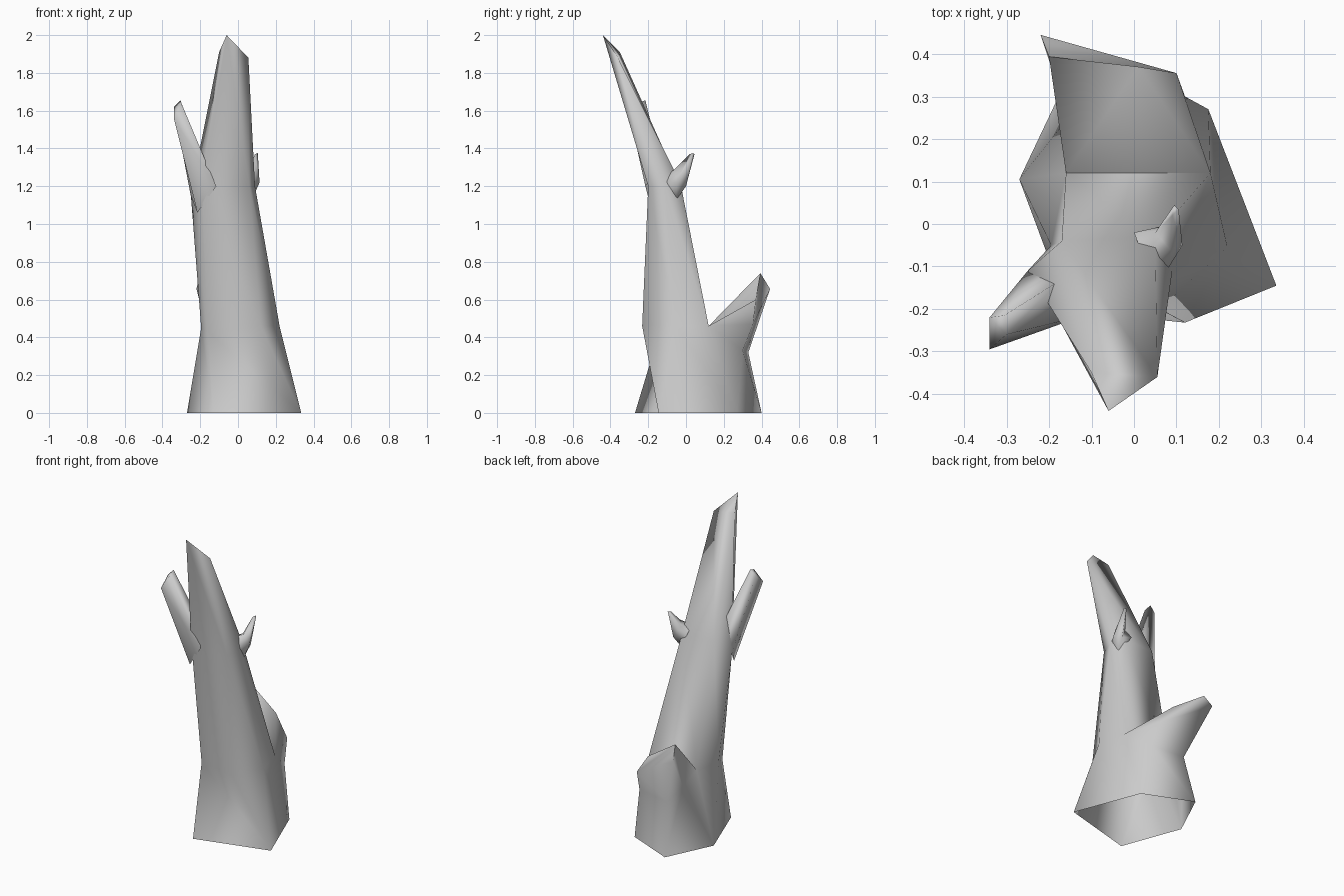
import bpy, bmesh, math

if "Cube" in bpy.data.objects:
    bpy.data.objects.remove(bpy.data.objects["Cube"])


class Part:
    """Collects points and lofted triangle strips, sharing coincident points."""
    def __init__(self):
        self.bm = bmesh.new()
        self.verts = {}

    def v(self, p):
        if p not in self.verts:
            self.verts[p] = self.bm.verts.new(p)
        return self.verts[p]

    def face(self, pts):
        pts = list(dict.fromkeys(pts))
        if len(pts) > 2:
            self.bm.faces.new([self.v(p) for p in pts])

    def loft(self, rings, cap=True):
        for a, b in zip(rings, rings[1:]):
            for i in range(len(a)):
                j = (i + 1) % len(a)
                self.face([a[i], a[j], b[i]])
                self.face([a[j], b[j], b[i]])
        if cap:
            self.face(rings[-1])

    def finish(self, name):
        bmesh.ops.recalc_face_normals(self.bm, faces=self.bm.faces[:])
        me = bpy.data.meshes.new(name)
        self.bm.to_mesh(me)
        self.bm.free()
        ob = bpy.data.objects.new(name, me)
        bpy.context.collection.objects.link(ob)
        bpy.ops.object.select_all(action='DESELECT')
        ob.select_set(True)
        bpy.context.view_layer.objects.active = ob
        bpy.ops.object.shade_smooth_by_angle(angle=math.radians(100))


# Five-sided foot
p1, p2, p3, p4, p5 = [(x, y, 0.0) for x, y in (
    (.335, -.145), (.175, .27), (-.13, .40), (-.27, .105), (-.13, -.27))]

# Fork section where the trunk and the low broken limb part
fork = [(.12, -.232, .46), (.22, -.055, .46), (.18, .12, .46),
        (.12, .30, .33), (-.10, .33, .32), (-.155, .25, .40),
        (-.16, .12, .46), (-.195, -.05, .45), (-.16, -.14, .43)]
front, right, crotch_r, limb_r, limb_l, limb_side, crotch_l, left, front_l = fork

trunk = Part()
trunk.loft([[p1, p1, p2, p2, p3, p3, p4, p4, p5], fork], cap=False)

# Upper trunk leaning forward to a split tip
neck = [(.06, -.2, 1.2), (.09, -.11, 1.2), (.05, -.03, 1.22),
        (-.17, -.04, 1.22), (-.25, -.11, 1.16), (-.19, -.2, 1.2)]
tip = [(.055, -.36, 1.88), (.055, -.36, 1.88), (.055, -.36, 1.88),
       (-.1, -.35, 1.91), (-.1, -.35, 1.91), (-.06, -.44, 2.0)]
trunk.loft([[front, right, crotch_r, crotch_l, left, front_l], neck, tip])

# Low broken limb at the back
t, s = (.1, .355, .47), (.01, .37, .60)
e, q = (-.22, .445, .656), (-.2, .394, .74)
trunk.loft([[crotch_r, limb_r, limb_l, limb_side, crotch_l], [t, t, e, q, s]])
trunk.finish("trunk")

# Slender twig on the left
twig = Part()
twig.loft([
    [(-.25, -.11, 1.15), (-.215, -.18, 1.06), (-.115, -.215, 1.2), (-.17, -.13, 1.31)],
    [(-.34, -.22, 1.62), (-.34, -.295, 1.56), (-.3, -.26, 1.64), (-.305, -.215, 1.655)]])
twig.finish("left_twig")

# Short bent stub on the right
stub = Part()
stub.loft([
    [(.0, -.02, 1.24), (.03, -.1, 1.26), (.08, -.105, 1.22), (.075, -.05, 1.13)],
    [(.05, -.02, 1.27), (.085, -.06, 1.29), (.114, -.05, 1.22), (.09, -.0, 1.2)],
    [(.09, .02, 1.37), (.09, .02, 1.37), (.105, .035, 1.375), (.095, .045, 1.37)]])
stub.finish("right_stub")
